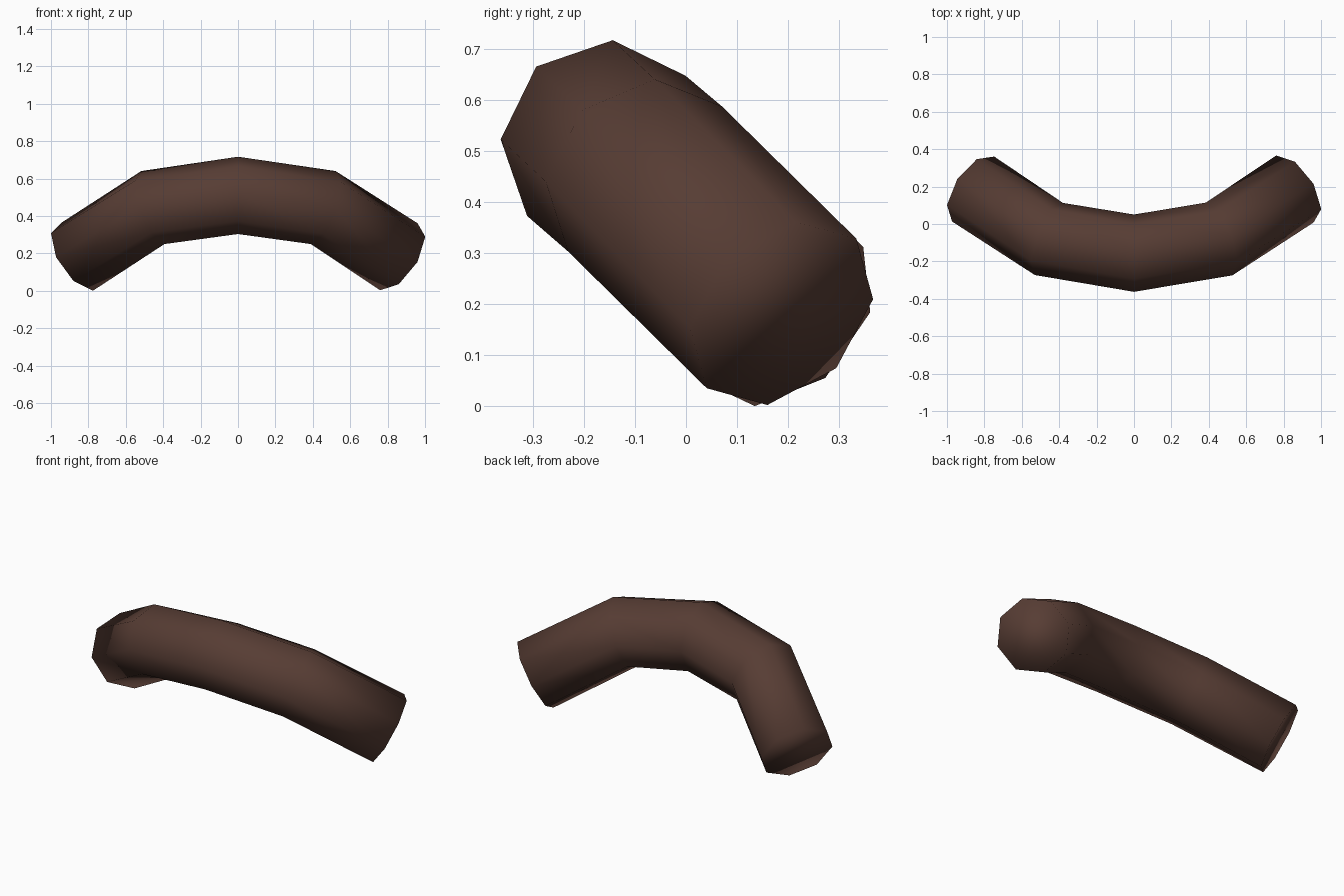
import bpy, bmesh
from math import sin, cos, radians
from mathutils import Vector

cube = bpy.data.objects.get("Cube")
if cube:
    bpy.data.objects.remove(cube)

SIDES, RADIUS = 8, 0.207
BEND = Vector((0, 1, -1)).normalized()    # direction the ends sweep towards
NORMAL = Vector((0, 1, 1)).normalized()   # normal of the bending plane

# Ring centre, tilt in the bending plane, small twist (degrees)
RINGS = [
    ((-0.86, 0.187, 0.182), -43, -8),
    ((-0.455, -0.08, 0.445), -28, -5.5),
    ((0, -0.156, 0.51), 0, -3.5),
    ((0.455, -0.08, 0.445), 28, -2),
    ((0.86, 0.187, 0.182), 43, 0),
]


def add_ring(bm, centre, tilt, twist):
    t = radians(tilt)
    across = Vector((sin(t), 0, 0)) - BEND * cos(t)
    angles = [radians(twist + 360 * i / SIDES) for i in range(SIDES)]
    return [bm.verts.new(Vector(centre) + RADIUS * (NORMAL * cos(a) + across * sin(a)))
            for a in angles]


# Bent tube with flat closed ends
bm = bmesh.new()
loops = [add_ring(bm, *ring) for ring in RINGS]
for a, b in zip(loops, loops[1:]):
    for i in range(SIDES):
        j = (i + 1) % SIDES
        bm.faces.new((a[i], a[j], b[j], b[i]))
bm.faces.new(loops[0])
bm.faces.new(loops[-1])
bmesh.ops.recalc_face_normals(bm, faces=bm.faces)
for face in bm.faces:
    face.smooth = True

mesh = bpy.data.meshes.new("curved_tube")
bm.to_mesh(mesh)
bm.free()
tube = bpy.data.objects.new("curved_tube", mesh)
bpy.context.collection.objects.link(tube)

# Dark brown material
brown = bpy.data.materials.new("dark_brown")
brown.use_nodes = True
colour = (0.095, 0.046, 0.034, 1)
brown.diffuse_color = colour
brown.node_tree.nodes["Principled BSDF"].inputs["Base Color"].default_value = colour
mesh.materials.append(brown)
